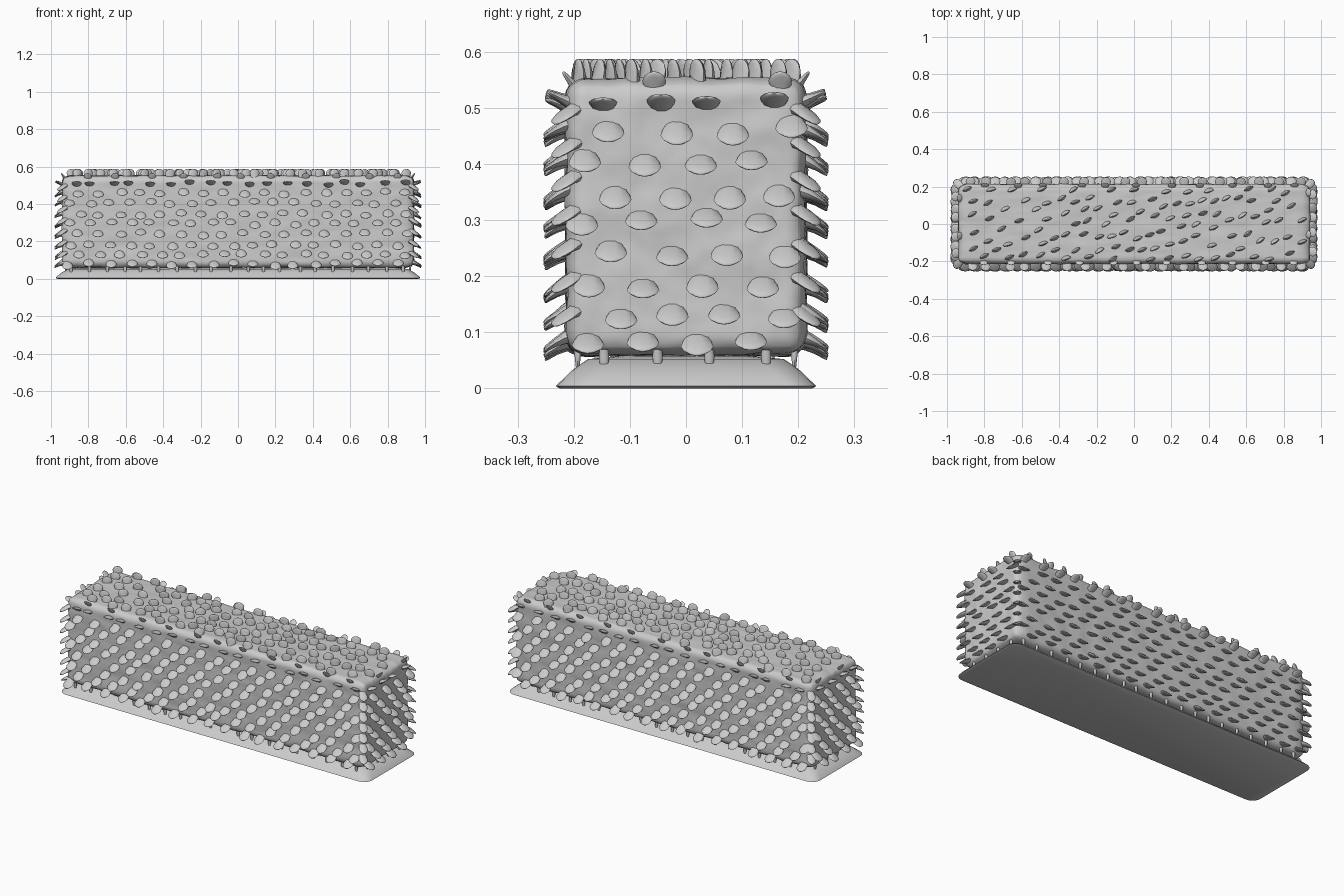
import bpy, bmesh, math, random
from mathutils import Vector, Matrix, noise

random.seed(4)
cube = bpy.data.objects.get("Cube")
if cube:
    bpy.data.objects.remove(cube)

GREY = (0.6, 0.6, 0.6, 1)
mat = bpy.data.materials.new("plain grey")
mat.use_nodes = True
mat.diffuse_color = GREY
mat.node_tree.nodes["Principled BSDF"].inputs["Base Color"].default_value = GREY

HX, HY, Z0, Z1 = 0.94, 0.213, 0.06, 0.552   # body half sizes and heights
UP = Vector((0, 0, 1))


def finish(bm, name, angle=50):
    bmesh.ops.recalc_face_normals(bm, faces=bm.faces)
    me = bpy.data.meshes.new(name)
    bm.to_mesh(me)
    bm.free()
    ob = bpy.data.objects.new(name, me)
    bpy.context.collection.objects.link(ob)
    me.materials.append(mat)
    bpy.ops.object.select_all(action='DESELECT')
    ob.select_set(True)
    bpy.context.view_layer.objects.active = ob
    bpy.ops.object.shade_smooth_by_angle(angle=math.radians(angle))
    return ob


def bridge(bm, rings):
    for a, b in zip(rings, rings[1:]):
        n = len(a)
        for i in range(n):
            bm.faces.new((a[i], a[(i + 1) % n], b[(i + 1) % n], b[i]))
    bm.faces.new(rings[0])
    bm.faces.new(rings[-1])


def leaf(bm, root, out, across, length, width, thick, droop=0.0):
    """Rounded tongue that tapers in thickness; droop bends the tip downward."""
    out, across = out.normalized(), across.normalized()
    flat = out.cross(across).normalized()
    profile = ((0, .75, 1), (.3, .9, .75), (.6, 1, .5), (.82, .82, .36), (.95, .48, .25), (1, .15, .12))
    rings = []
    for t, w, h in profile:
        mid = root + out * length * t - UP * droop * t * t
        ring = []
        for i in range(10):
            a = math.tau * i / 10
            ring.append(bm.verts.new(mid + across * math.cos(a) * w * width / 2
                                     + flat * math.sin(a) * h * thick / 2))
        rings.append(ring)
    bridge(bm, rings)


# Clipped body: rounded box with a gently uneven surface
bm = bmesh.new()
bmesh.ops.create_cube(bm, size=2)
bmesh.ops.subdivide_edges(bm, edges=bm.edges, cuts=47, use_grid_fill=True)
R = 0.035
half = Vector((HX, HY, (Z1 - Z0) / 2))
for v in bm.verts:
    p = Vector(c * h for c, h in zip(v.co, half))
    core = Vector(max(-h + R, min(h - R, c)) for c, h in zip(p, half))
    d = (p - core).normalized()
    p = core + d * R + UP * (Z0 + Z1) / 2
    v.co = p + d * (0.005 * noise.noise(p * 14) + 0.002 * noise.noise(p * 40))
finish(bm, "hedge_body", 60)

# Ground slab with sloping rim
bm = bmesh.new()
rings = []
for z, hx, hy in ((0, .965, .225), (.004, .975, .232), (.012, .97, .224), (.035, .94, .2), (.052, .91, .175), (.058, .86, .12)):
    ring = []
    r = 0.05
    for k in range(4):
        sx, sy = ((1, 1), (-1, 1), (-1, -1), (1, -1))[k]
        for j in range(6):
            a = math.pi / 2 * (k + j / 5)
            ring.append(bm.verts.new((sx * (hx - r) + r * math.cos(a), sy * (hy - r) + r * math.sin(a), z)))
    rings.append(ring)
bridge(bm, rings)
finish(bm, "ground_slab", 40)

# The four walls: outward direction, along direction, distance, half length
WALLS = [(Vector((0, s, 0)), Vector((1, 0, 0)), HY, HX) for s in (-1, 1)]
WALLS += [(Vector((s, 0, 0)), Vector((0, 1, 0)), HX, HY) for s in (-1, 1)]


def places(half_len, step, shift, jitter):
    """Evenly spaced, slightly shaken positions along a wall."""
    n = max(2, round((2 * half_len - 0.05) / step))
    for i in range(n):
        t = (i + 0.5 + shift) / n * 2 - 1
        if abs(t) < 0.99:
            yield t * (half_len - 0.01) + random.uniform(-jitter, jitter)


# Drooping wall leaves in staggered rows
bm = bmesh.new()
for out, along, dist, half_len in WALLS:
    for row, z in enumerate((.47, .415, .355, .305, .25, .19, .14, .09)):
        for u in places(half_len, 0.105, 0.25 * (-1) ** row, 0.012):
            root = out * (dist - 0.012) + along * u + UP * (z + random.uniform(-.008, .008))
            aim = out - UP * random.uniform(0.2, 0.4)
            leaf(bm, root, aim, along, 0.054, 0.058, 0.028, 0.012)
# Corner leaves
for sx in (-1, 1):
    for sy in (-1, 1):
        for z in (.5, .44, .38, .32, .26, .2, .14):
            out = Vector((sx, sy, 0))
            root = Vector((sx * (HX - .02), sy * (HY - .02), z))
            leaf(bm, root, out - UP * 0.4, out.cross(UP), 0.06, 0.045, 0.026, 0.012)
finish(bm, "wall_leaves")

# Raised leaves below the upper edge
bm = bmesh.new()
for out, along, dist, half_len in WALLS:
    for u in places(half_len, 0.1, 0, 0.02):
        root = out * (dist - 0.015) + along * u + UP * random.uniform(.495, .508)
        leaf(bm, root, out + UP * random.uniform(.25, .5), along, 0.055, 0.052, 0.026)
    for u in places(half_len, 0.17, 0.2, 0.03):
        root = out * (dist - 0.025) + along * u + UP * 0.525
        leaf(bm, root, out * 0.8 + UP, along, 0.05, 0.042, 0.025)
finish(bm, "rim_leaves")

# Upright leaves scattered over the top, all turned the same way
bm = bmesh.new()
spots = []
for _ in range(3000):
    p = Vector((random.uniform(-.9, .9), random.uniform(-.19, .19), Z1 - 0.015))
    if len(spots) < 115 and all((p - q).length > 0.062 for q in spots):
        spots.append(p)
for p in spots:
    a = math.radians(random.uniform(12, 36))
    across = Vector((math.cos(a), math.sin(a), 0))
    aim = UP + across.cross(UP) * random.uniform(-.1, .2)
    leaf(bm, p, aim, across, 0.05, 0.054, 0.03)
finish(bm, "top_leaves")

# Hanging stems along the lower edge
bm = bmesh.new()
for out, along, dist, half_len in WALLS:
    for u in places(half_len, 0.09, 0, 0.01):
        root = out * (dist - 0.02) + along * u + UP * 0.095
        leaf(bm, root, -UP, along, 0.066, 0.018, 0.022)
finish(bm, "lower_stems")
